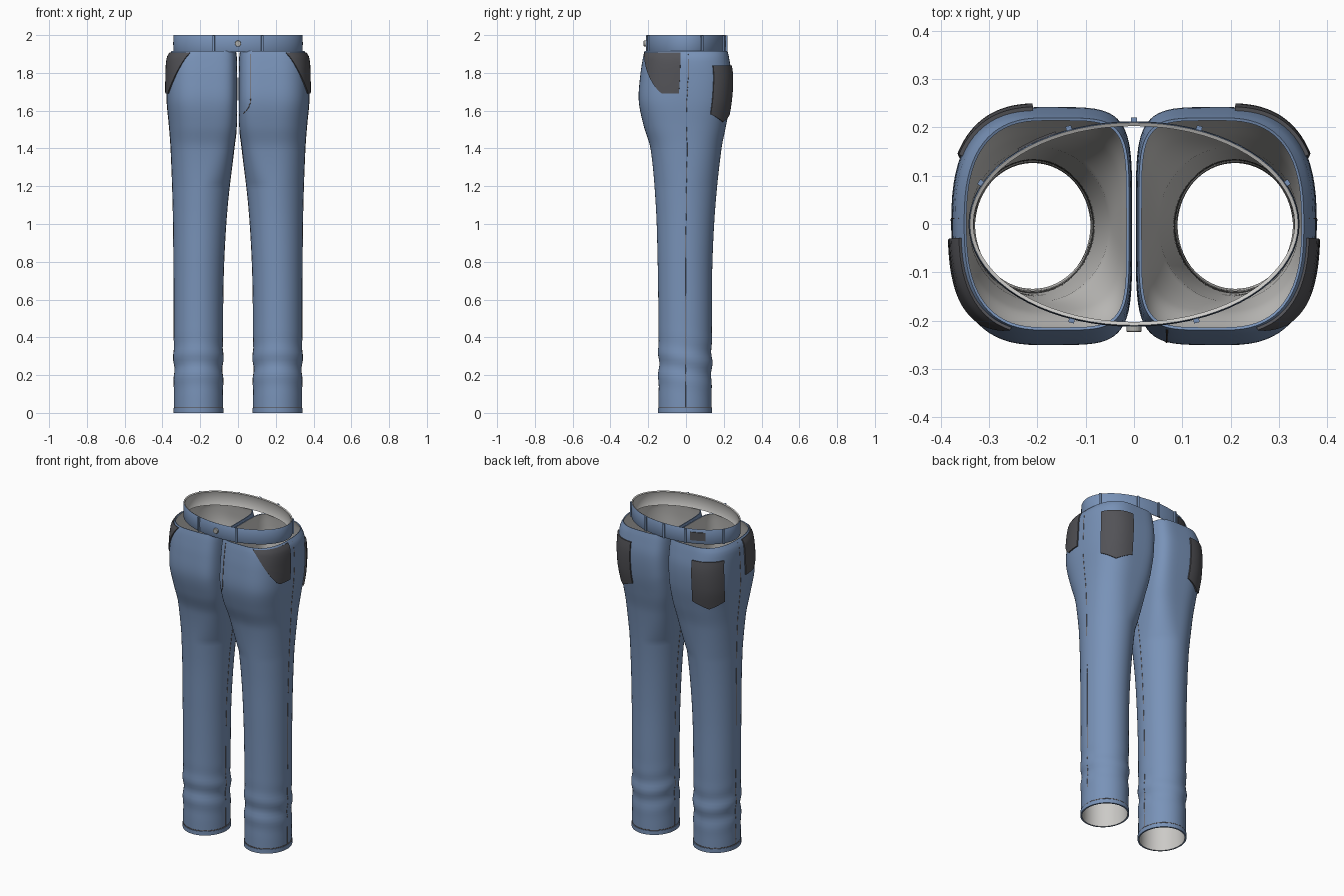
import bpy
from math import sin, cos, pi, exp, atan2, copysign, hypot

cube = bpy.data.objects.get("Cube")
if cube:
    bpy.data.objects.remove(cube, do_unlink=True)


def material(name, r, g, b):
    m = bpy.data.materials.new(name)
    m.use_nodes = True
    m.diffuse_color = (r, g, b, 1)
    bsdf = m.node_tree.nodes["Principled BSDF"]
    bsdf.inputs["Base Color"].default_value = (r, g, b, 1)
    bsdf.inputs["Roughness"].default_value = 0.8
    return m


denim = material("denim blue", 0.19, 0.29, 0.48)
lining = material("lining grey", 0.6, 0.59, 0.57)
pocket_grey = material("pocket charcoal", 0.085, 0.085, 0.095)
thread = material("brown thread", 0.16, 0.11, 0.08)
metal = material("button metal", 0.42, 0.42, 0.4)

# Leg silhouette: height, inner x, outer x, front y, back y
PROFILE = [
    (0.0, 0.08, 0.338, -0.145, 0.135),
    (0.5, 0.08, 0.34, -0.146, 0.137),
    (0.8, 0.074, 0.341, -0.15, 0.14),
    (1.1, 0.055, 0.345, -0.16, 0.156),
    (1.4, 0.02, 0.356, -0.188, 0.188),
    (1.52, 0.006, 0.365, -0.224, 0.212),
    (1.65, 0.004, 0.377, -0.25, 0.235),
    (1.78, 0.004, 0.378, -0.243, 0.242),
    (1.88, 0.006, 0.371, -0.228, 0.228),
    (1.915, 0.01, 0.352, -0.22, 0.22),
]


def profile_at(z):
    """Smooth interpolation through the silhouette rows."""
    p = PROFILE
    i = max(k for k in range(len(p) - 1) if k == 0 or z >= p[k][0])
    h = p[i + 1][0] - p[i][0]
    s = (z - p[i][0]) / h

    def slope(k, c):
        lo, hi = max(k - 1, 0), min(k + 1, len(p) - 1)
        return (p[hi][c] - p[lo][c]) / (p[hi][0] - p[lo][0])

    return [(1 + 2 * s) * (1 - s) ** 2 * p[i][c] + s * (1 - s) ** 2 * h * slope(i, c)
            + s * s * (3 - 2 * s) * p[i + 1][c] - s * s * (1 - s) * h * slope(i + 1, c)
            for c in range(1, 5)]


def section(t, z):
    """Point on the leg cross-section: boxy towards the hips, round at the ankle."""
    inner, outer, front, back = profile_at(z)
    k = min(max((z - 1.2) / 0.45, 0), 1)
    n = 2 + (3 if cos(t) < 0 else 0.6) * k
    u = copysign(abs(cos(t)) ** (2 / n), cos(t))
    v = copysign(abs(sin(t)) ** (2 / n), sin(t))
    # soft creases above the ankle
    w = 1 + 0.035 * sin(z * 48 + 1.5 * sin(t)) * exp(-((z - 0.26) / 0.1) ** 2)
    return ((inner + outer) / 2 + (outer - inner) / 2 * u * w,
            (front + back) / 2 + (back - front) / 2 * v * w)


def leg_point(t, z, off=0.0):
    x, y = section(t, z)
    if off:
        x0, y0 = section(t - 0.01, z)
        x1, y1 = section(t + 0.01, z)
        d = hypot(x1 - x0, y1 - y0) or 1
        x, y = x + off * (y1 - y0) / d, y - off * (x1 - x0) / d
    return (x, y, z)


def band_point(t, z, off=0.0):
    return ((0.342 + off) * cos(t), (0.212 + off) * sin(t), z)


def link(name, data, mats):
    ob = bpy.data.objects.new(name, data)
    bpy.context.collection.objects.link(ob)
    for m in mats:
        data.materials.append(m)
    return ob


def sheet(name, rows, mats, thick, closed=True, mirror=True, rim=0):
    """Skin a grid of points (rows go upward), thickened inward."""
    n = len(rows[0])
    verts = [p for row in rows for p in row]
    faces = [(r * n + c, r * n + (c + 1) % n, (r + 1) * n + (c + 1) % n, (r + 1) * n + c)
             for r in range(len(rows) - 1) for c in range(n if closed else n - 1)]
    me = bpy.data.meshes.new(name)
    me.from_pydata(verts, [], faces)
    me.polygons.foreach_set("use_smooth", [True] * len(faces))
    ob = link(name, me, mats)
    s = ob.modifiers.new("Thickness", "SOLIDIFY")
    s.thickness, s.offset = thick, -1
    s.material_offset = len(mats) - 1
    s.material_offset_rim = rim
    if mirror:
        m = ob.modifiers.new("Mirror", "MIRROR")
        m.use_mirror_merge = False
    e = ob.modifiers.new("Sharp edges", "EDGE_SPLIT")
    e.split_angle = 0.8
    return ob


def stitch(name, pts, closed=False, radius=0.0018):
    cu = bpy.data.curves.new(name, "CURVE")
    cu.dimensions = "3D"
    cu.bevel_depth, cu.bevel_resolution = radius, 1
    sp = cu.splines.new("POLY")
    sp.points.add(len(pts) - 1)
    for q, p in zip(sp.points, pts):
        q.co = (*p, 1)
    sp.use_cyclic_u = closed
    return link(name, cu, [thread])


def span(a, b, n):
    return [a + (b - a) * i / n for i in range(n + 1)]


ring = [2 * pi * i / 72 for i in range(72)]

# Legs and hems
levels = span(0, 1.88, 94) + [1.895, 1.908, 1.915]
sheet("trouser_legs", [[leg_point(t, z) for t in ring] for z in levels], [denim, lining], 0.006)
sheet("leg_hems", [[leg_point(t, z, 0.003) for t in ring] for z in (0, 0.012, 0.025)],
      [denim, denim], 0.004)

# Front pockets: curved opening running from the waist down to the side
def front_low(t):
    return 1.69 + 0.215 * (max(-0.4 - t, 0) / 0.86) ** 1.2


cols = span(-1.25, -0.07, 24)
sheet("front_pockets",
      [[leg_point(t, front_low(t) + (1.908 - front_low(t)) * v, 0.007) for t in cols]
       for v in span(0, 1, 12)], [pocket_grey], 0.01, closed=False)

# Back pockets: pointed lower edge
def back_low(t):
    return 1.54 + 0.04 * abs(t - 1.03) / 0.49


cols = span(0.54, 1.52, 20)
sheet("back_pockets",
      [[leg_point(t, back_low(t) + (1.84 - back_low(t)) * v, 0.008) for t in cols]
       for v in span(0, 1, 14)], [pocket_grey], 0.012, closed=False)

# Waistband and its leather patch
sheet("waistband", [[band_point(t, z, o) for t in ring] for z, o in
                    ((1.91, -0.002), (1.914, 0), (1.955, 0.001), (1.996, 0), (2.0, -0.002))],
      [denim, lining], 0.008, mirror=False, rim=1)
sheet("waistband_patch", [[band_point(t, z, 0.005) for t in span(2.06, 2.34, 6)]
                          for z in (1.932, 1.982)],
      [pocket_grey], 0.006, closed=False, mirror=False)

# Belt loops
for i, (x, y) in enumerate([(-0.13, -0.2), (0.13, -0.2), (-0.137, 0.2), (0.137, 0.2),
                            (0, 0.21), (-0.33, 0.088), (0.33, 0.088)]):
    t = atan2(y / 0.212, x / 0.342)
    bpy.ops.mesh.primitive_cube_add(size=1, location=band_point(t, 1.955, 0.004))
    loop = bpy.context.object
    loop.name = f"belt_loop_{i + 1}"
    loop.scale = (0.009, 0.012, 0.088)
    loop.rotation_euler.z = atan2(sin(t) / 0.212, cos(t) / 0.342)
    loop.data.materials.append(denim)
    b = loop.modifiers.new("Bevel", "BEVEL")
    b.width, b.segments = 0.002, 2

# Button
bpy.ops.mesh.primitive_cylinder_add(vertices=24, radius=0.016, depth=0.014,
                                    location=(0, -0.217, 1.955), rotation=(pi / 2, 0, 0))
button = bpy.context.object
button.name = "waist_button"
button.data.materials.append(metal)
b = button.modifiers.new("Bevel", "BEVEL")
b.width, b.segments = 0.003, 2

# Seams along both sides of each leg, hem stitching and the fly stitch
heights = span(0.03, 1.9, 60)
for side, sx in (("left", 1), ("right", -1)):
    def flip(p):
        return (p[0] * sx, p[1], p[2])
    stitch(f"{side}_outer_seam", [flip(leg_point(0.02, z)) for z in heights], radius=0.0012)
    stitch(f"{side}_inner_seam", [flip(leg_point(pi, z)) for z in heights if z < 1.5],
           radius=0.0012)
    stitch(f"{side}_hem_stitch", [flip(leg_point(t, 0.028)) for t in ring], closed=True)
fly = [(-1.93, z) for z in span(1.9, 1.67, 8)] + [(-1.96, 1.64), (-2.05, 1.615),
                                                  (-2.2, 1.597), (-2.4, 1.585)]
stitch("fly_stitch", [leg_point(t, z, 0.0005) for t, z in fly])
